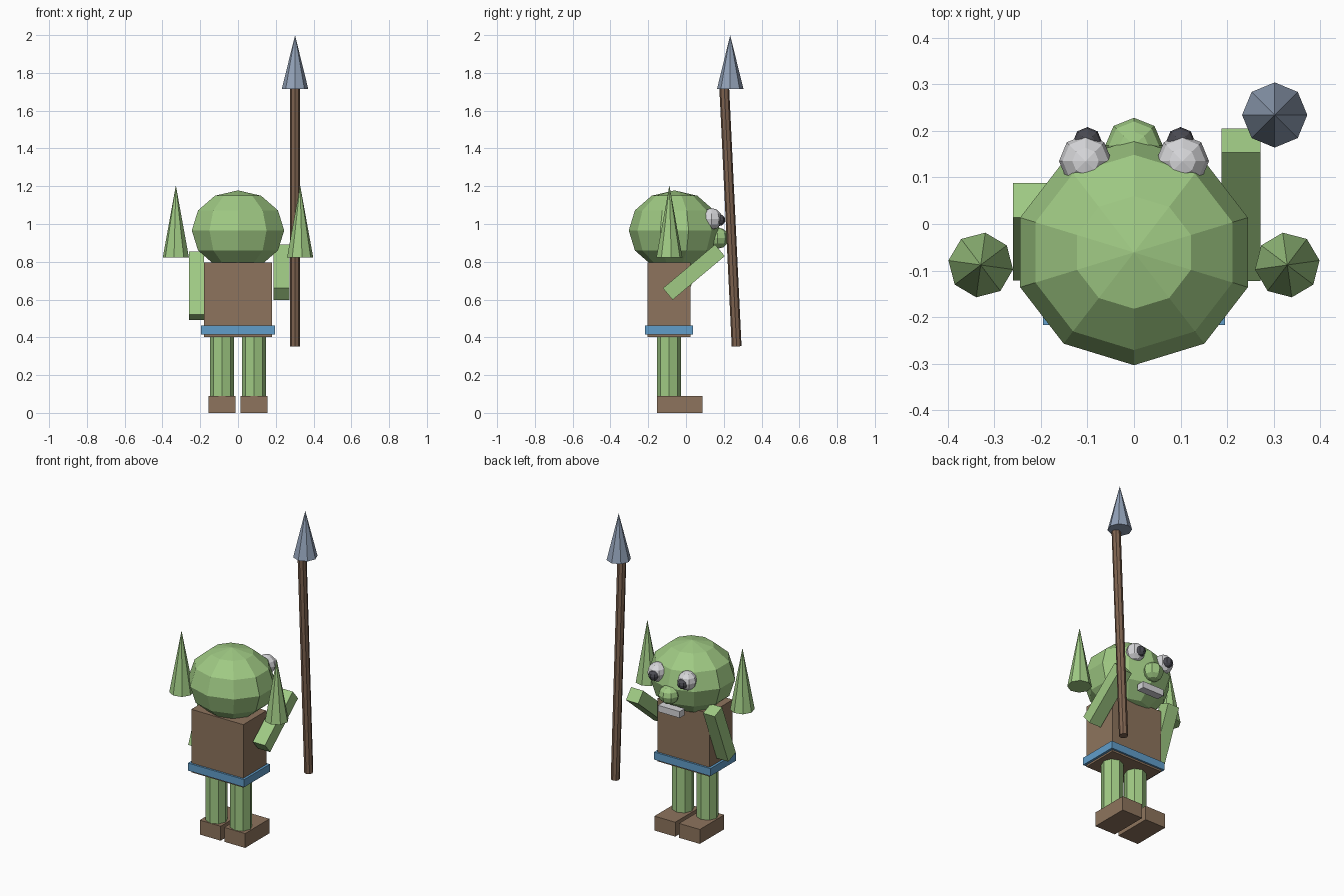
import bpy
import bmesh
import math
from mathutils import Matrix, Vector

if "Cube" in bpy.data.objects:
    bpy.data.objects.remove(bpy.data.objects["Cube"], do_unlink=True)


def material(name, r, g, b):
    mat = bpy.data.materials.new(name)
    mat.use_nodes = True
    mat.diffuse_color = (r, g, b, 1)
    for node in mat.node_tree.nodes:
        if node.type == 'BSDF_PRINCIPLED':
            node.inputs["Base Color"].default_value = (r, g, b, 1)
            node.inputs["Roughness"].default_value = 0.8
    return mat


GREEN = material("green_skin", 0.35, 0.59, 0.23)
BROWN = material("brown_leather", 0.27, 0.175, 0.11)
WOOD = material("dark_wood", 0.21, 0.125, 0.08)
BLUE = material("blue_belt", 0.12, 0.34, 0.59)
STEEL = material("blue_steel", 0.29, 0.36, 0.48)
WHITE = material("off_white", 0.68, 0.68, 0.7)
DARK = material("dark_pupil", 0.07, 0.07, 0.085)


def finish(name, bm, mat, matrix):
    bmesh.ops.transform(bm, matrix=matrix, verts=bm.verts)
    mesh = bpy.data.meshes.new(name)
    bm.to_mesh(mesh)
    bm.free()
    mesh.materials.append(mat)
    obj = bpy.data.objects.new(name, mesh)
    bpy.context.collection.objects.link(obj)
    return obj


def box(name, mat, centre, size, tilt=0):
    bm = bmesh.new()
    bmesh.ops.create_cube(bm, size=1)
    rot = Matrix.Rotation(math.radians(tilt), 4, 'X')
    finish(name, bm, mat, Matrix.Translation(centre) @ rot @ Matrix.Diagonal((*size, 1)))


def cone(name, mat, base, tip, r_base, r_tip, turn=0):
    # eight-sided cone or cylinder running from base to tip
    base, tip = Vector(base), Vector(tip)
    axis = tip - base
    bm = bmesh.new()
    bmesh.ops.create_cone(bm, cap_ends=True, segments=8, radius1=r_base,
                          radius2=r_tip, depth=axis.length)
    lean = Vector((0, 0, 1)).rotation_difference(axis).to_matrix().to_4x4()
    spin = Matrix.Rotation(math.radians(turn), 4, 'Z')
    finish(name, bm, mat, Matrix.Translation((base + tip) / 2) @ lean @ spin)


def ball(name, mat, centre, radii, sides=8):
    bm = bmesh.new()
    bmesh.ops.create_uvsphere(bm, u_segments=sides, v_segments=6, radius=1)
    finish(name, bm, mat, Matrix.Translation(centre) @ Matrix.Diagonal((*radii, 1)))


# Torso and belt
box("torso", BROWN, (0, -0.09, 0.6), (0.36, 0.23, 0.394))
box("belt", BLUE, (0, -0.09, 0.438), (0.39, 0.254, 0.047))

# Head, nose and mouth
ball("head", GREEN, (0, -0.061, 0.966), (0.257, 0.242, 0.212), 10)
ball("nose", GREEN, (0, 0.168, 0.925), (0.062, 0.06, 0.056))
box("mouth", WHITE, (0, 0.145, 0.817), (0.15, 0.05, 0.04))

# Paired parts
for side, s in (("left", 1), ("right", -1)):
    ball(side + "_eye", WHITE, (s * 0.104, 0.135, 1.027), (0.057, 0.057, 0.057))
    ball(side + "_pupil", DARK, (s * 0.1, 0.177, 1.021), (0.031, 0.031, 0.031))
    cone(side + "_ear", GREEN, (s * 0.329, -0.088, 0.822), (s * 0.329, -0.088, 1.205),
         0.07, 0, s * 8)
    cone(side + "_leg", GREEN, (s * 0.085, -0.09, 0.08), (s * 0.085, -0.09, 0.41),
         0.063, 0.063)
    box(side + "_foot", BROWN, (s * 0.085, -0.033, 0.045), (0.144, 0.241, 0.09))

# Arms reaching toward the face side, one raised to the spear
box("left_arm", GREEN, (0.23, 0.0415, 0.745), (0.084, 0.36, 0.08), 40)
box("right_arm", GREEN, (-0.22, -0.0165, 0.6725), (0.08, 0.36, 0.08), 68)

# Spear
cone("spear_shaft", WOOD, (0.302, 0.268, 0.352), (0.302, 0.202, 1.73), 0.026, 0.026)
cone("spear_head", STEEL, (0.302, 0.234, 1.715), (0.302, 0.234, 2.0), 0.07, 0)
